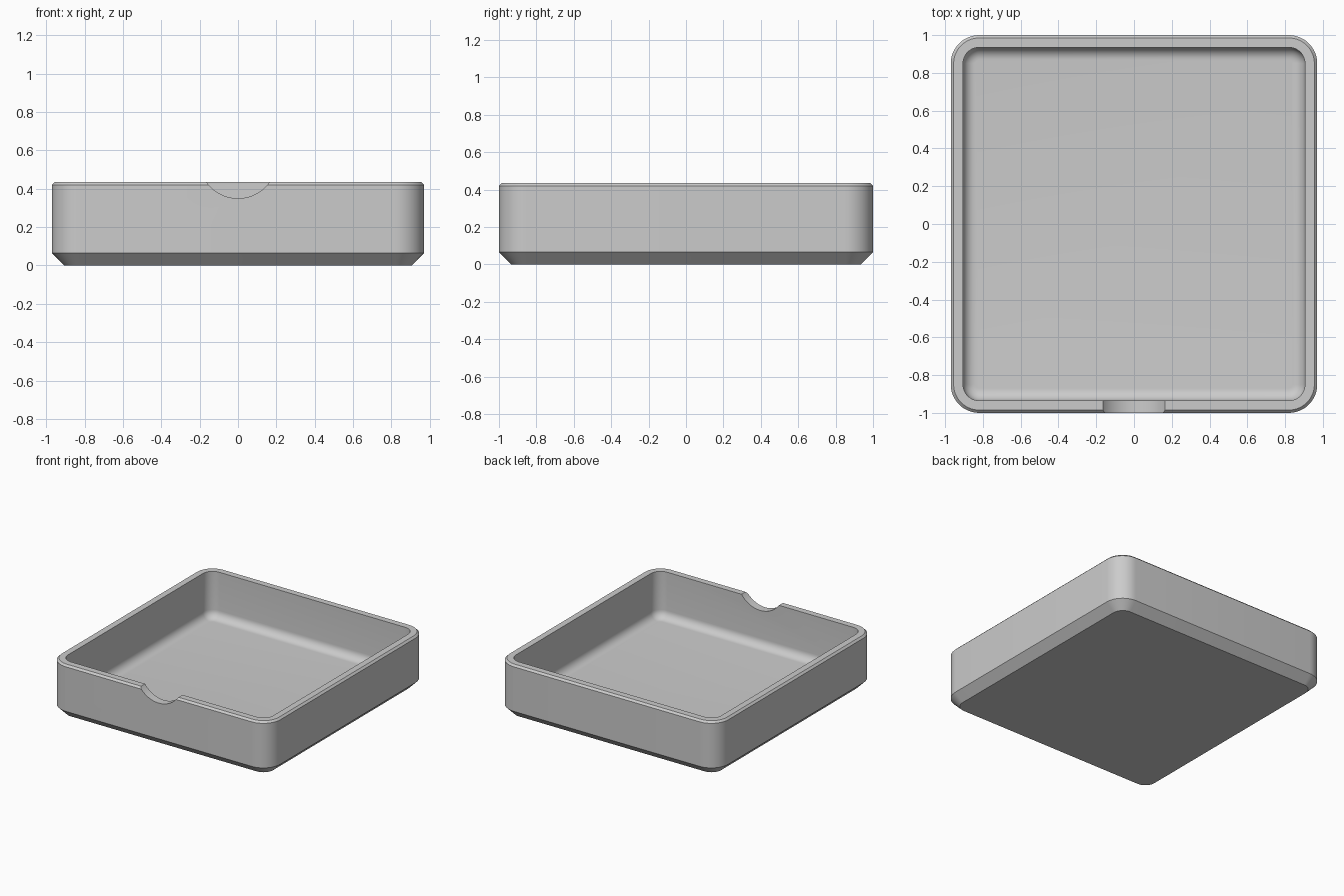
import bpy
import bmesh
from math import sin, cos, pi, radians

cube = bpy.data.objects.get("Cube")
if cube:
    bpy.data.objects.remove(cube, do_unlink=True)

HALF_X, HALF_Y, HEIGHT = 0.97, 1.0, 0.435
CORNER, WALL, RIM = 0.15, 0.065, 0.015
CORNER_STEPS, COVE_STEPS = 12, 8

grey = bpy.data.materials.new("light_grey")
grey.use_nodes = True
colour = (0.6, 0.6, 0.6, 1)
grey.diffuse_color = colour
grey.node_tree.nodes["Principled BSDF"].inputs["Base Color"].default_value = colour


def rounded_ring(bm, inset, z):
    """Rounded rectangle, inset from the outer outline."""
    radius = CORNER - inset
    verts = []
    for q, (sx, sy) in enumerate(((1, 1), (-1, 1), (-1, -1), (1, -1))):
        for i in range(CORNER_STEPS + 1):
            a = (q + i / CORNER_STEPS) * pi / 2
            verts.append(bm.verts.new((sx * (HALF_X - CORNER) + radius * cos(a),
                                       sy * (HALF_Y - CORNER) + radius * sin(a), z)))
    return verts


# Section from the underside, up the outside, over the rim and down to the floor
section = [(WALL, 0), (0, WALL), (0, HEIGHT - RIM), (RIM, HEIGHT), (WALL, HEIGHT)]
for i in range(COVE_STEPS + 1):
    a = i / COVE_STEPS * pi / 2
    section.append((WALL + WALL * (1 - cos(a)), WALL + WALL * (1 - sin(a))))

bm = bmesh.new()
rings = [rounded_ring(bm, inset, z) for inset, z in section]
for low, high in zip(rings, rings[1:]):
    for i in range(len(low)):
        j = (i + 1) % len(low)
        bm.faces.new((low[i], low[j], high[j], high[i]))
bm.faces.new(rings[0][::-1])
bm.faces.new(rings[-1])
bmesh.ops.recalc_face_normals(bm, faces=bm.faces)
mesh = bpy.data.meshes.new("tray")
bm.to_mesh(mesh)
bm.free()
tray = bpy.data.objects.new("tray", mesh)
bpy.context.collection.objects.link(tray)
mesh.materials.append(grey)

# Finger notch through the front wall
bpy.ops.mesh.primitive_cylinder_add(vertices=96, radius=0.203, depth=0.3,
                                    location=(0, -HALF_Y, 0.553),
                                    rotation=(pi / 2, 0, 0))
cutter = bpy.context.object
cutter.name = "notch_cutter"
cutter.data.materials.append(grey)
cutter.hide_render = True

bpy.ops.object.select_all(action="DESELECT")
tray.select_set(True)
bpy.context.view_layer.objects.active = tray
notch = tray.modifiers.new("notch", "BOOLEAN")
notch.operation = "DIFFERENCE"
notch.solver = "EXACT"
notch.object = cutter
bpy.ops.object.modifier_apply(modifier=notch.name)
bpy.data.objects.remove(cutter, do_unlink=True)
bpy.ops.object.shade_smooth_by_angle(angle=radians(30))
